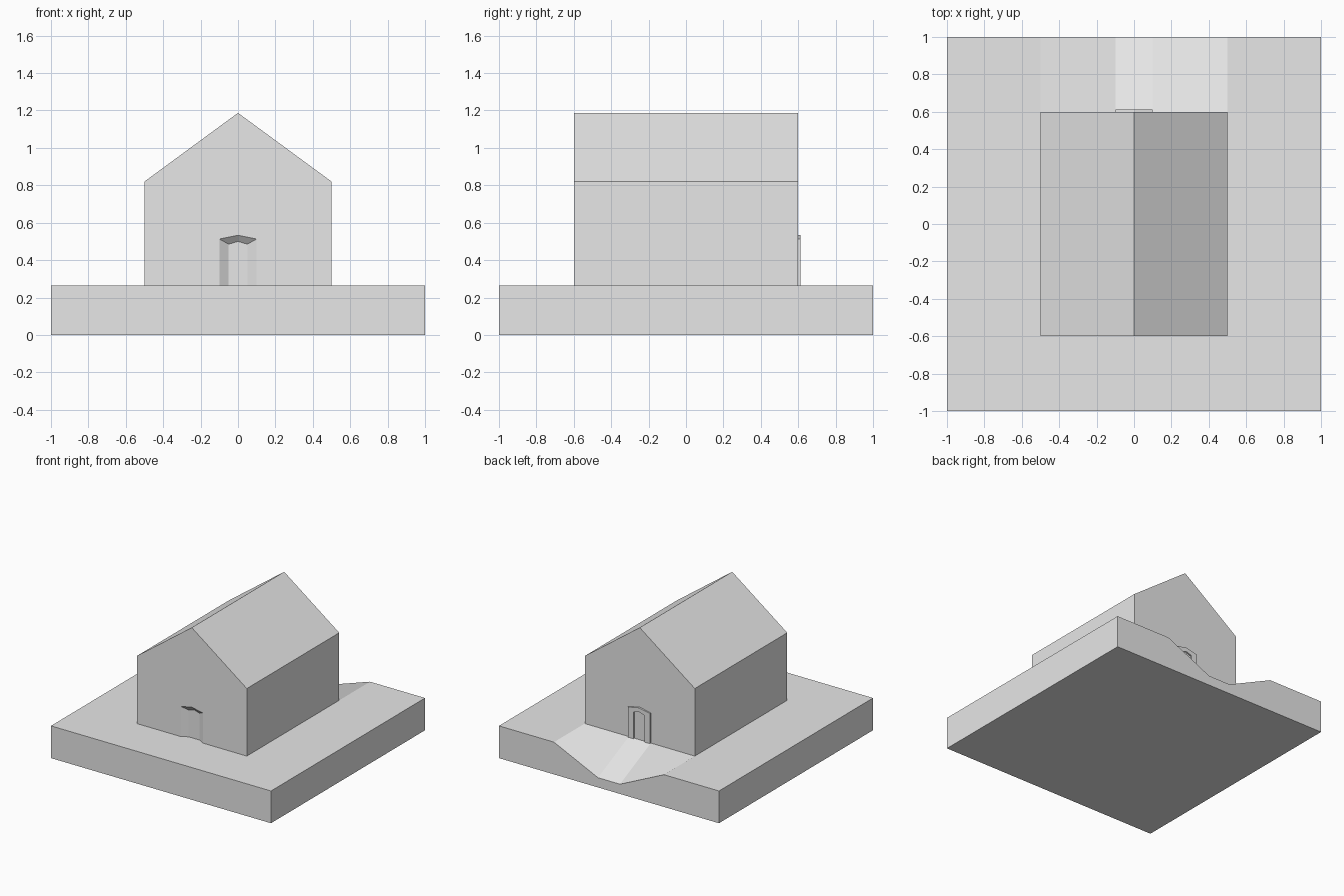
import bpy, bmesh

if "Cube" in bpy.data.objects:
    bpy.data.objects.remove(bpy.data.objects["Cube"])

GROUND = 0.265   # top of the base block
DIP = 0.08       # low end of the ramp
HX, HY = 0.5, 0.6

grey = bpy.data.materials.new("plain grey")
grey.diffuse_color = (0.8, 0.8, 0.8, 1)
grey.use_nodes = True
grey.node_tree.nodes["Principled BSDF"].inputs["Base Color"].default_value = grey.diffuse_color


def finish(bm, name):
    bmesh.ops.recalc_face_normals(bm, faces=bm.faces[:])
    mesh = bpy.data.meshes.new(name)
    bm.to_mesh(mesh)
    bm.free()
    mesh.materials.append(grey)
    obj = bpy.data.objects.new(name, mesh)
    bpy.context.collection.objects.link(obj)
    return obj


def loop(bm, pts, y):
    return [bm.verts.new((x, y, z)) for x, z in pts]


def bridge(bm, a, b, closed=False):
    n = len(a)
    for i in range(n if closed else n - 1):
        j = (i + 1) % n
        bm.faces.new((a[i], a[j], b[j], b[i]))


def arch(w, side, peak):
    return [(-w, GROUND), (-w, side), (0, peak), (w, side), (w, GROUND)]


# Base block with a ramp sinking towards the back edge
bm = bmesh.new()
xs = (-1, -0.5, -0.1, 0.1, 0.5, 1)
rows_top, rows_low = [], []
for y in (-1, HY, 1):
    top = [(x, DIP if y == 1 and abs(x) < 0.2 else GROUND) for x in xs]
    rows_top.append(loop(bm, top, y))
    rows_low.append(loop(bm, [(x, 0) for x in xs], y))
for rows in (rows_top, rows_low):
    bridge(bm, rows[0], rows[1])
    bridge(bm, rows[1], rows[2])
for k in (0, 2):
    bridge(bm, rows_top[k], rows_low[k])
for k in (0, -1):
    bridge(bm, [r[k] for r in rows_top], [r[k] for r in rows_low])
finish(bm, "ground_block")

# House: gabled profile with a splayed doorway recess in the front wall
outer = arch(0.1, 0.513, 0.533)
inner = arch(0.05, 0.485, 0.5)
gable = [(HX, GROUND), (HX, 0.82), (0, 1.187), (-HX, 0.82), (-HX, GROUND)]
bm = bmesh.new()
front = loop(bm, gable, -HY)
back = loop(bm, gable, HY)
door_out = loop(bm, outer, -HY)
door_in = loop(bm, inner, -HY + 0.03)
bridge(bm, front, back)
bm.faces.new(back)
bm.faces.new(front + door_out)
bridge(bm, door_out, door_in)
bm.faces.new(door_in)
finish(bm, "house")

# Raised door frame on the back wall
bm = bmesh.new()
loops = [loop(bm, pts, y) for y in (HY - 0.005, HY + 0.013)
         for pts in (outer, inner)]
bridge(bm, loops[0], loops[1])
bridge(bm, loops[2], loops[3])
bridge(bm, loops[0], loops[2])
bridge(bm, loops[1], loops[3])
for k in (0, -1):
    bm.faces.new((loops[0][k], loops[1][k], loops[3][k], loops[2][k]))
finish(bm, "back_door_frame")
